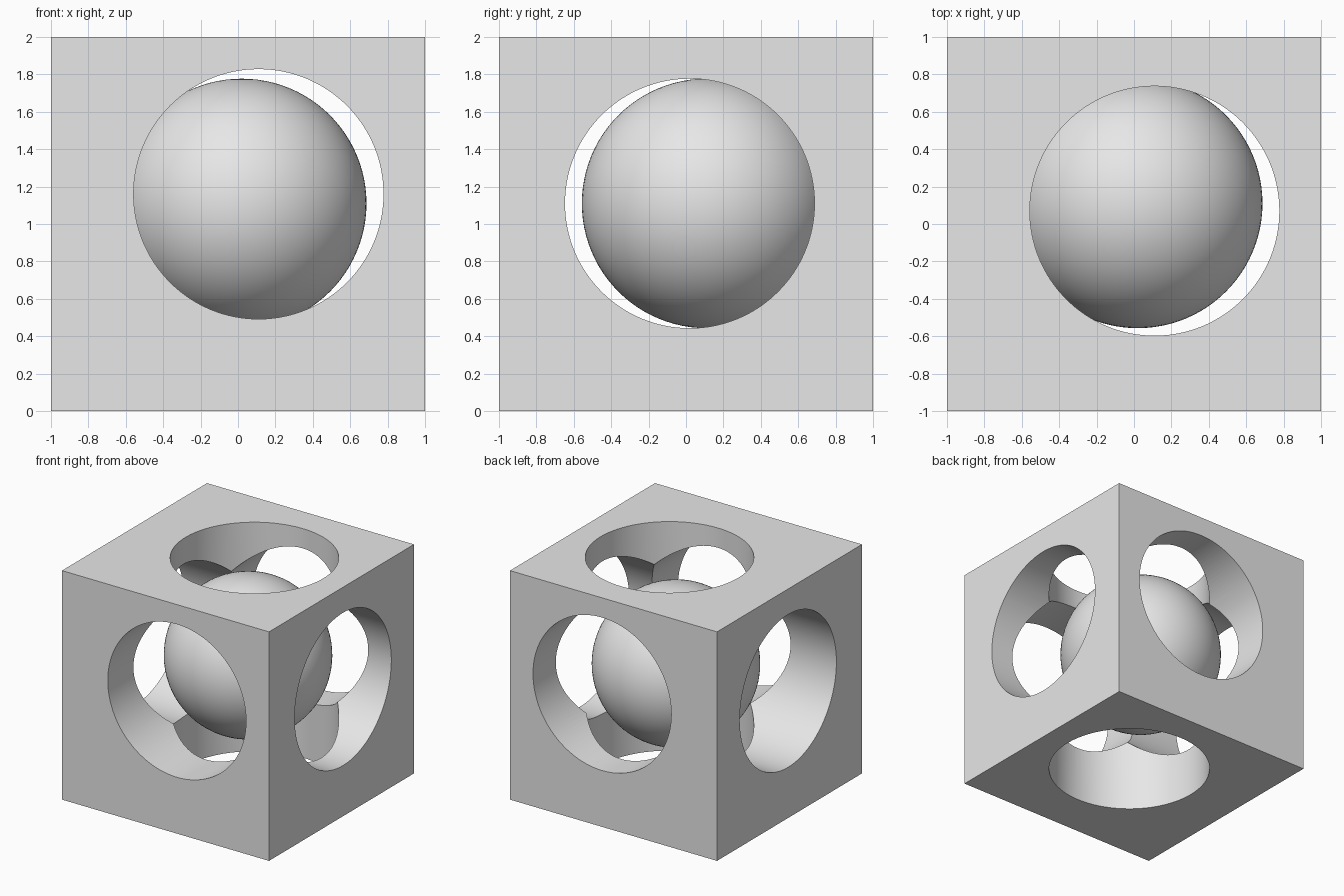
import bpy
from math import pi, radians

# Remove the default object
default = bpy.data.objects.get("Cube")
if default:
    bpy.data.objects.remove(default, do_unlink=True)

# Single material
grey = bpy.data.materials.new("plain grey")
grey.use_nodes = True
colour = (0.8, 0.8, 0.8, 1)
grey.diffuse_color = colour
grey.node_tree.nodes["Principled BSDF"].inputs["Base Color"].default_value = colour


def select_only(obj):
    bpy.ops.object.select_all(action="DESELECT")
    obj.select_set(True)
    bpy.context.view_layer.objects.active = obj


def finish(obj, name):
    obj.name = name
    obj.data.name = name
    obj.data.materials.clear()
    obj.data.materials.append(grey)


def drill(block, centre, rotation, radius):
    """Cut a round hole right through the block."""
    bpy.ops.mesh.primitive_cylinder_add(vertices=128, radius=radius, depth=3,
                                        location=centre, rotation=rotation)
    cutter = bpy.context.object
    cutter.name = "hole_cutter"
    cutter.hide_render = True
    cut = block.modifiers.new("hole", "BOOLEAN")
    cut.operation = "DIFFERENCE"
    cut.solver = "EXACT"
    cut.object = cutter
    select_only(block)
    bpy.ops.object.modifier_apply(modifier=cut.name)
    bpy.data.objects.remove(cutter, do_unlink=True)


# Block with three crossing, slightly off-centre holes
bpy.ops.mesh.primitive_cube_add(size=2, location=(0, 0, 1))
block = bpy.context.object
drill(block, (0.11, 0, 1.16), (pi / 2, 0, 0), 0.668)
drill(block, (0, 0.02, 1.11), (0, pi / 2, 0), 0.667)
drill(block, (0.11, 0.07, 1), (0, 0, 0), 0.667)
finish(block, "drilled_block")
select_only(block)
bpy.ops.object.shade_smooth_by_angle(angle=radians(20))

# Ball floating inside the block
bpy.ops.mesh.primitive_uv_sphere_add(segments=96, ring_count=48, radius=0.667,
                                     location=(0.02, 0.11, 1.11))
ball = bpy.context.object
finish(ball, "inner_ball")
bpy.ops.object.shade_smooth()
